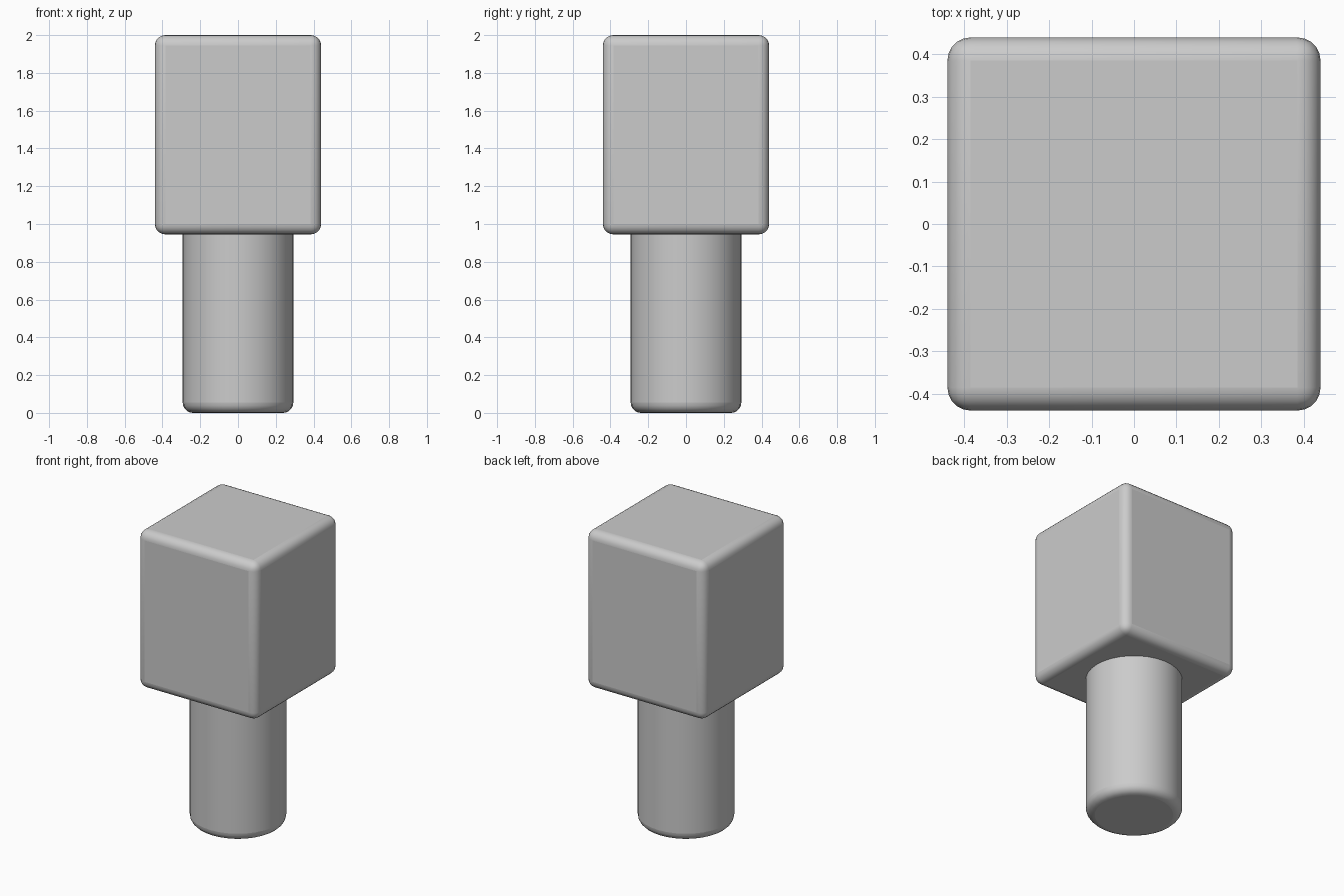
import bpy

if "Cube" in bpy.data.objects:
    bpy.data.objects.remove(bpy.data.objects["Cube"])


def finish(obj, name, width):
    """Name the part, round its sharp edges and shade it smooth."""
    obj.name = name
    bpy.ops.object.transform_apply(location=False, rotation=False, scale=True)
    bevel = obj.modifiers.new("rounded_edges", 'BEVEL')
    bevel.width = width
    bevel.segments = 5
    bevel.limit_method = 'ANGLE'
    bevel.angle_limit = 0.8
    bpy.ops.object.shade_smooth_by_angle(angle=0.6)


# Square head block
bottom, top, side = 0.945, 2.0, 0.88
bpy.ops.mesh.primitive_cube_add(size=1, location=(0, 0, (bottom + top) / 2))
head = bpy.context.object
head.scale = (side, side, top - bottom)
finish(head, "head_block", 0.055)

# Round shaft, its upper end sunk into the block
shaft_top = 1.02
bpy.ops.mesh.primitive_cylinder_add(vertices=32, radius=0.293, depth=shaft_top,
                                    location=(0, 0, shaft_top / 2))
finish(bpy.context.object, "shaft", 0.055)
